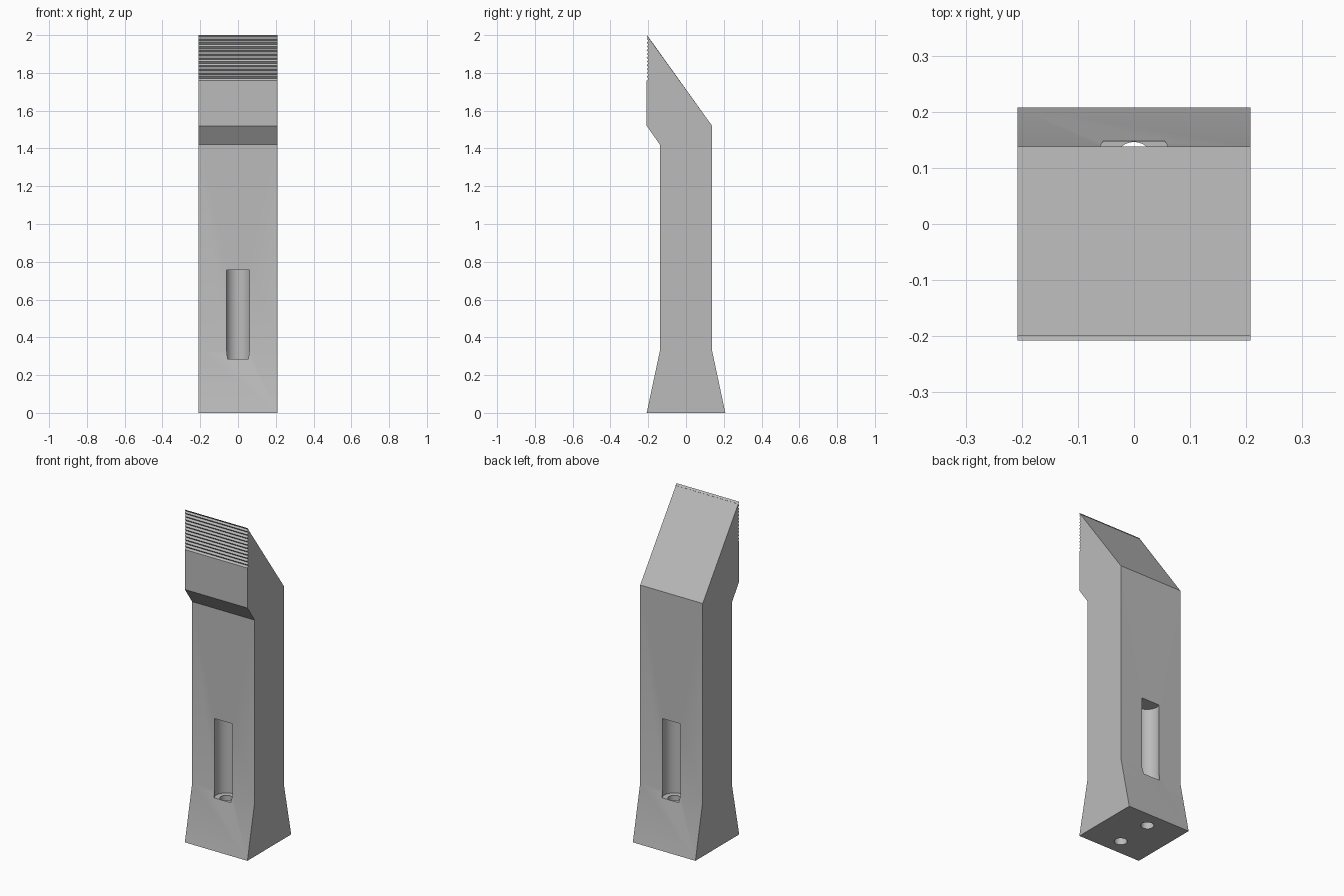
import bpy, bmesh, math

cube = bpy.data.objects.get("Cube")
if cube:
    bpy.data.objects.remove(cube, do_unlink=True)

HALF = 0.208      # half width, and half depth of foot and head
SHAFT = 0.138     # half depth of the shaft

grey = bpy.data.materials.new("plain grey")
grey.use_nodes = True
colour = (0.5, 0.5, 0.5, 1)
grey.diffuse_color = colour
grey.node_tree.nodes["Principled BSDF"].inputs["Base Color"].default_value = colour


def extrude_profile(name, points):
    """Extrude a (y, z) side profile across the full width."""
    bm = bmesh.new()
    face = bm.faces.new([bm.verts.new((-HALF, y, z)) for y, z in points])
    out = bmesh.ops.extrude_face_region(bm, geom=[face])
    verts = [v for v in out["geom"] if isinstance(v, bmesh.types.BMVert)]
    bmesh.ops.translate(bm, verts=verts, vec=(2 * HALF, 0, 0))
    bmesh.ops.recalc_face_normals(bm, faces=bm.faces)
    mesh = bpy.data.meshes.new(name)
    bm.to_mesh(mesh)
    bm.free()
    obj = bpy.data.objects.new(name, mesh)
    bpy.context.collection.objects.link(obj)
    return obj


def cut_cylinder(body, radius, y, bottom, top):
    """Cut an upright cylinder out of the body."""
    bpy.ops.mesh.primitive_cylinder_add(vertices=48, radius=radius, depth=top - bottom,
                                        location=(0, y, (top + bottom) / 2))
    cutter = bpy.context.object
    cutter.hide_render = True
    cutter.data.materials.append(grey)
    mod = body.modifiers.new("cut", 'BOOLEAN')
    mod.operation = 'DIFFERENCE'
    mod.solver = 'EXACT'
    mod.object = cutter
    bpy.context.view_layer.objects.active = body
    bpy.ops.object.modifier_apply(modifier=mod.name)
    bpy.data.objects.remove(cutter, do_unlink=True)


# Side profile: flared foot, straight shaft, slanted head
profile = [(-HALF, 0), (HALF, 0), (SHAFT, 0.33), (SHAFT, 1.52), (-HALF, 2.0)]

# Gripping teeth down the front of the head
teeth, grip_bottom = 12, 1.76
pitch = (2.0 - grip_bottom) / teeth
for i in range(teeth):
    z = 2.0 - i * pitch
    profile += [(-HALF + 0.009, z - pitch / 2), (-HALF, z - pitch)]

# Lip under the head, and back down the shaft
profile += [(-HALF, 1.52), (-SHAFT, 1.42), (-SHAFT, 0.33)]
body = extrude_profile("jaw_body", profile)
body.data.materials.append(grey)

# Screw recess and screw hole, front and back
for side in (-1, 1):
    cut_cylinder(body, 0.066, side * 0.111, 0.285, 0.757)
    cut_cylinder(body, 0.035, side * 0.111, -0.1, 0.4)

bpy.ops.object.select_all(action='DESELECT')
body.select_set(True)
bpy.context.view_layer.objects.active = body
bpy.ops.object.shade_smooth_by_angle(angle=math.radians(30))
